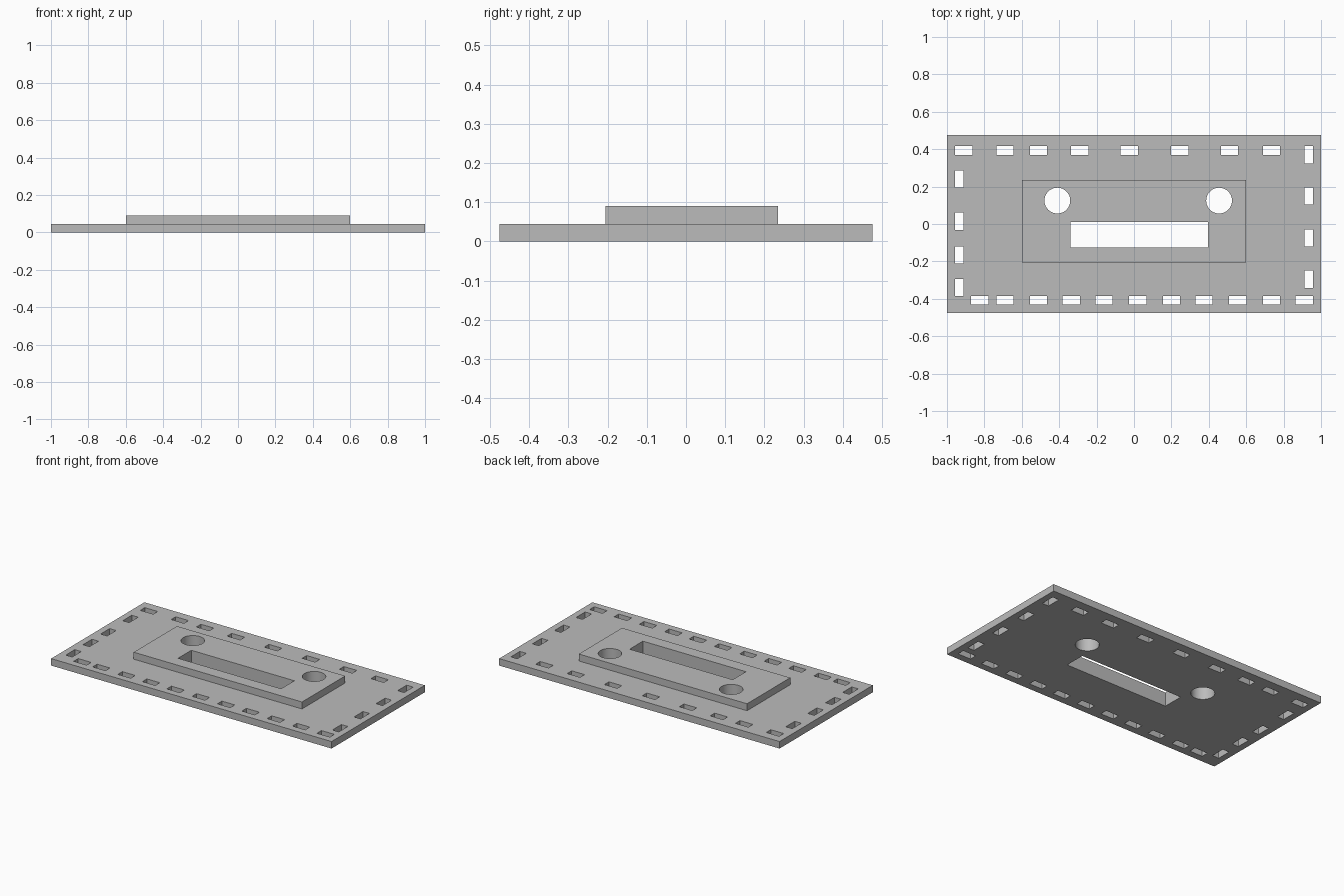
import bpy
import bmesh
from mathutils import Matrix, Vector

if "Cube" in bpy.data.objects:
    bpy.data.objects.remove(bpy.data.objects["Cube"])

grey = bpy.data.materials.new("plain grey")
grey.use_nodes = True
colour = (0.5, 0.5, 0.5, 1)
grey.diffuse_color = colour
grey.node_tree.nodes["Principled BSDF"].inputs["Base Color"].default_value = colour

THICK = 0.045


def add_box(bm, x0, x1, y0, y1, z0, z1):
    centre = Vector((x0 + x1, y0 + y1, z0 + z1)) / 2
    size = Matrix.Diagonal((x1 - x0, y1 - y0, z1 - z0, 1))
    bmesh.ops.create_cube(bm, size=1, matrix=Matrix.Translation(centre) @ size)


def make_object(name, bm):
    mesh = bpy.data.meshes.new(name)
    bm.to_mesh(mesh)
    bm.free()
    mesh.materials.append(grey)
    obj = bpy.data.objects.new(name, mesh)
    bpy.context.collection.objects.link(obj)
    return obj


def slab(name, *bounds):
    bm = bmesh.new()
    add_box(bm, *bounds)
    return make_object(name, bm)


# Base plate and raised panel
base_plate = slab("base_plate", -1, 1, -0.475, 0.475, 0, THICK)
raised_panel = slab("raised_panel", -0.6, 0.6, -0.205, 0.235, THICK, 2 * THICK)

# Cutter for the central window and the two round holes
bm = bmesh.new()
add_box(bm, -0.34, 0.395, -0.125, 0.01, -0.1, 0.2)
for x in (-0.41, 0.455):
    bmesh.ops.create_cone(bm, cap_ends=True, segments=48, radius1=0.069, radius2=0.069,
                          depth=0.3, matrix=Matrix.Translation((x, 0.125, 0.05)))
centre_cutter = make_object("centre_cutter", bm)

# Cutter for the small slots around the border
LONG, SHORT = 0.046, 0.023
bm = bmesh.new()
rows = {
    0.393: (-0.91, -0.69, -0.51, -0.29, -0.025, 0.245, 0.51, 0.735),
    -0.407: (-0.825, -0.69, -0.51, -0.335, -0.16, 0.02, 0.2, 0.375, 0.555, 0.735, 0.91),
}
columns = {
    -0.935: (0.24, 0.015, -0.165, -0.34),
    0.935: (0.37, 0.15, -0.075, -0.295),
}
for y, xs in rows.items():
    for x in xs:
        add_box(bm, x - LONG, x + LONG, y - SHORT, y + SHORT, -0.1, 0.2)
for x, ys in columns.items():
    for y in ys:
        add_box(bm, x - SHORT, x + SHORT, y - LONG, y + LONG, -0.1, 0.2)
slot_cutter = make_object("slot_cutter", bm)


# Cut the openings and keep their edges sharp
def cut(obj, *cutters):
    bpy.context.view_layer.objects.active = obj
    for cutter in cutters:
        mod = obj.modifiers.new("cut", "BOOLEAN")
        mod.operation = "DIFFERENCE"
        mod.solver = "EXACT"
        mod.object = cutter
        bpy.ops.object.modifier_apply(modifier=mod.name)
    bpy.ops.object.select_all(action="DESELECT")
    obj.select_set(True)
    bpy.ops.object.shade_smooth_by_angle()


cut(base_plate, centre_cutter, slot_cutter)
cut(raised_panel, centre_cutter)
for cutter in (centre_cutter, slot_cutter):
    bpy.data.objects.remove(cutter)
